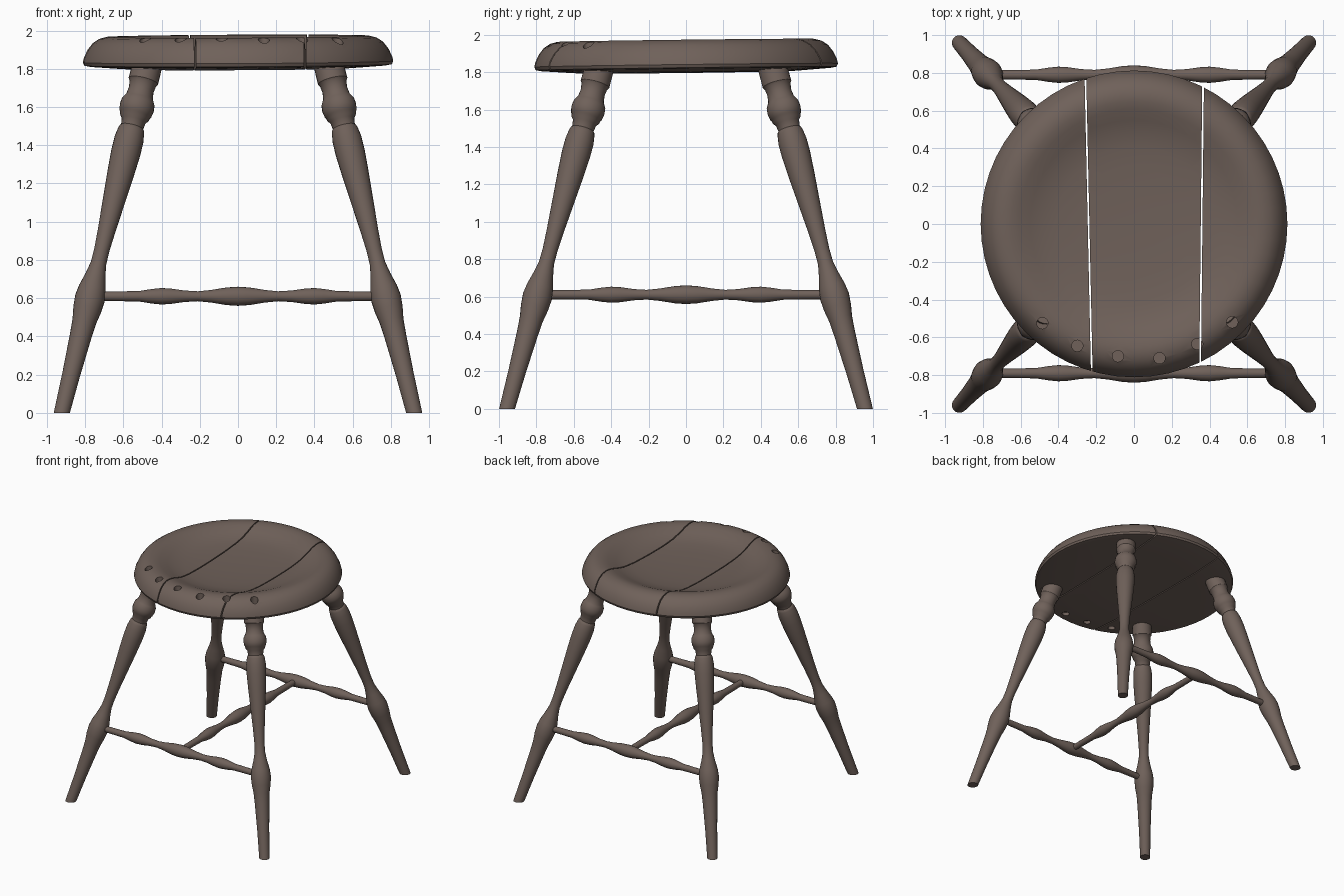
import bpy
import bmesh
from math import radians
from mathutils import Vector

if "Cube" in bpy.data.objects:
    bpy.data.objects.remove(bpy.data.objects["Cube"], do_unlink=True)

wood = bpy.data.materials.new("dark_brown_wood")
wood.use_nodes = True
WOOD_COLOUR = (0.16, 0.12, 0.102, 1)
wood.diffuse_color = WOOD_COLOUR
wood.node_tree.nodes["Principled BSDF"].inputs["Base Color"].default_value = WOOD_COLOUR


def shade(obj):
    bpy.ops.object.select_all(action='DESELECT')
    obj.select_set(True)
    bpy.context.view_layer.objects.active = obj
    bpy.ops.object.shade_smooth_by_angle(angle=radians(35))


def turned(name, origin, direction, profile, sides=24, floor_cut=False):
    """Lathe (distance, radius) pairs around an axis."""
    origin, direction = Vector(origin), Vector(direction)
    turn = direction.to_track_quat('Z', 'Y').to_matrix().to_4x4()
    bm = bmesh.new()
    rings = []
    for s, r in profile:
        turn.translation = origin + direction * s
        rings.append(bmesh.ops.create_circle(bm, segments=sides, radius=r, matrix=turn)["verts"])
    for a, b in zip(rings, rings[1:]):
        for i in range(sides):
            j = (i + 1) % sides
            bm.faces.new((a[i], a[j], b[j], b[i]))
    bm.faces.new(rings[0][::-1])
    bm.faces.new(rings[-1])
    if floor_cut:
        bmesh.ops.bisect_plane(bm, geom=bm.verts[:] + bm.edges[:] + bm.faces[:],
                               plane_co=(0, 0, 0), plane_no=(0, 0, 1), clear_inner=True)
        bmesh.ops.holes_fill(bm, edges=[e for e in bm.edges if e.is_boundary])
    bmesh.ops.recalc_face_normals(bm, faces=bm.faces)
    mesh = bpy.data.meshes.new(name)
    bm.to_mesh(mesh)
    bm.free()
    mesh.materials.append(wood)
    obj = bpy.data.objects.new(name, mesh)
    bpy.context.collection.objects.link(obj)
    return obj


# Legs: tapered foot, swelling at the stretcher, long vase, cove and beads
leg_profile = [
    (-0.06, 0.039), (0, 0.041), (0.2, 0.047), (0.4, 0.057), (0.48, 0.063),
    (0.54, 0.074), (0.6, 0.079), (0.65, 0.072), (0.72, 0.053), (0.78, 0.041),
    (0.85, 0.04), (0.95, 0.046), (1.1, 0.058), (1.25, 0.07), (1.36, 0.077),
    (1.43, 0.077), (1.475, 0.07), (1.49, 0.065), (1.495, 0.059), (1.53, 0.064),
    (1.545, 0.077), (1.56, 0.08), (1.565, 0.085), (1.595, 0.091), (1.625, 0.088),
    (1.645, 0.077), (1.655, 0.071), (1.69, 0.066), (1.725, 0.071),
    (1.735, 0.079), (1.86, 0.078)]
for side, sx in (("left", 1), ("right", -1)):
    for end, sy in (("front", -1), ("back", 1)):
        shade(turned(f"{end}_{side}_leg", (sx * 0.922, sy * 0.957, 0),
                     (-sx * 0.246, -sy * 0.271, 1), leg_profile, floor_cut=True))

# Stretchers: a centre swelling with a smaller one on each side
half = [(0, 0.05), (0.06, 0.046), (0.14, 0.033), (0.21, 0.026), (0.28, 0.03),
        (0.35, 0.04), (0.4, 0.043), (0.45, 0.038), (0.52, 0.027), (0.76, 0.024)]
bar = [(-s, r) for s, r in half[:0:-1]] + half
for name, origin, axis in (("front_stretcher", (0, -0.79, 0.61), (1, 0, 0)),
                           ("back_stretcher", (0, 0.79, 0.61), (1, 0, 0)),
                           ("middle_stretcher", (0, 0, 0.61), (0, 1, 0))):
    shade(turned(name, origin, axis, bar, sides=20))

# Seat: dished top, rounded rim, slightly bellied underside
seat_profile = [
    (-0.085, 0.3), (-0.083, 0.56), (-0.077, 0.65), (-0.068, 0.775), (-0.062, 0.805),
    (-0.045, 0.812), (-0.02, 0.806), (0.02, 0.787), (0.055, 0.76), (0.078, 0.725),
    (0.088, 0.685), (0.087, 0.65), (0.078, 0.61), (0.055, 0.55), (0.035, 0.49),
    (0.022, 0.41), (0.014, 0.3), (0.009, 0.15), (0.008, 0.03)]
seat = turned("seat", (0, 0, 0), (0, 0, 1), seat_profile, sides=56)
seat.location.z = 1.882
seat.rotation_euler = (0.012, -0.005, 0)

# Cutters: two gaps between planks and a row of peg holes along the front
cutters = []
for x_front, x_back in ((-0.224, -0.257), (0.35, 0.366)):
    bpy.ops.mesh.primitive_cube_add(size=1, location=((x_front + x_back) / 2, 0, 1.88))
    gap = bpy.context.object
    gap.scale = (0.009, 2, 0.5)
    gap.rotation_euler.z = (x_front - x_back) / 1.53
    cutters.append(gap)
for x, y in ((-0.485, -0.525), (-0.3, -0.645), (-0.085, -0.7),
             (0.135, -0.71), (0.335, -0.635), (0.52, -0.52)):
    for low, high in ((1.87, 2.1), (1.7, 1.83)):
        cutters.append(turned("peg_hole", (x, y, 0), (0, 0, 1),
                              [(low, 0.03), (high, 0.03)], sides=16))
for cutter in cutters:
    cutter.hide_render = True
    cut = seat.modifiers.new("cut", 'BOOLEAN')
    cut.operation = 'DIFFERENCE'
    cut.solver = 'EXACT'
    cut.object = cutter
    bpy.context.view_layer.objects.active = seat
    bpy.ops.object.modifier_apply(modifier=cut.name)
for cutter in cutters:
    bpy.data.objects.remove(cutter, do_unlink=True)
shade(seat)
